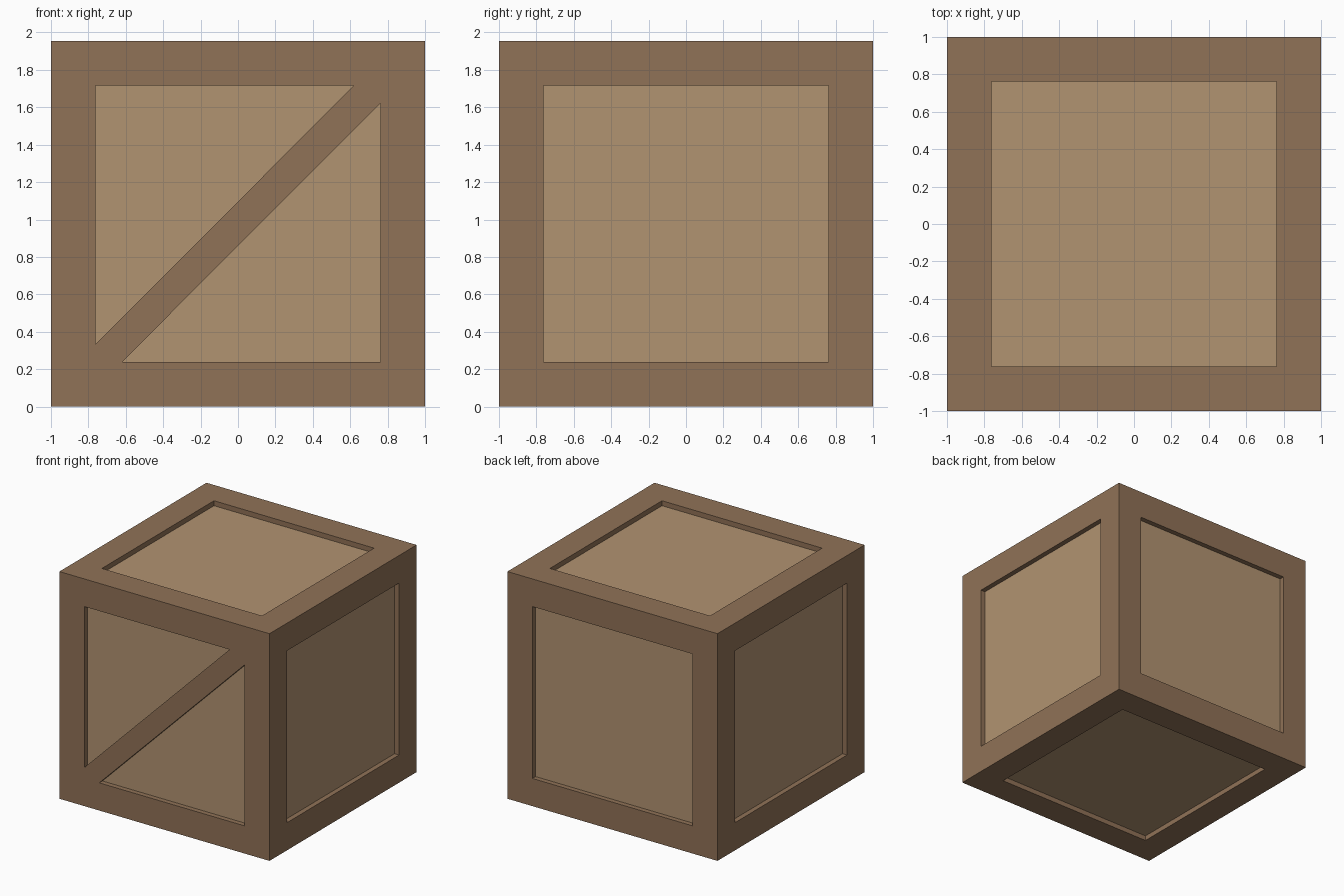
import bpy, bmesh
from mathutils import Matrix

if "Cube" in bpy.data.objects:
    bpy.data.objects.remove(bpy.data.objects["Cube"])

HEIGHT = 1.955   # crate is slightly lower than it is wide
BORDER = 0.238   # frame width
DEPTH = 0.043    # panel recess


def material(name, color):
    m = bpy.data.materials.new(name)
    m.diffuse_color = (*color, 1)
    m.use_nodes = True
    m.node_tree.nodes["Principled BSDF"].inputs["Base Color"].default_value = m.diffuse_color
    return m


def add_object(name, bm, mats):
    mesh = bpy.data.meshes.new(name)
    bm.to_mesh(mesh)
    bm.free()
    for m in mats:
        mesh.materials.append(m)
    obj = bpy.data.objects.new(name, mesh)
    bpy.context.collection.objects.link(obj)
    return obj


frame_wood = material("dark_wood", (0.28, 0.168, 0.095))
panel_wood = material("light_wood", (0.442, 0.292, 0.165))

# Crate body: each side is inset to a frame, then its panel is pushed inward
bm = bmesh.new()
bmesh.ops.create_cube(bm, size=2, matrix=Matrix.Translation((0, 0, HEIGHT / 2))
                      @ Matrix.Diagonal((1, 1, HEIGHT / 2, 1)))
panels = list(bm.faces)
bmesh.ops.inset_individual(bm, faces=panels, thickness=BORDER, use_even_offset=True)
bmesh.ops.inset_individual(bm, faces=panels, thickness=0, depth=-DEPTH)
for f in panels:
    f.material_index = 1
add_object("crate_body", bm, [frame_wood, panel_wood])

# Diagonal brace across the front panel, cut to fit the frame corners
r = 1 - BORDER
lo, hi = BORDER, HEIGHT - BORDER
outline = [(-r, lo), (-0.62, lo), (r, hi - 0.095), (r, hi), (0.62, hi), (-r, lo + 0.095)]
bm = bmesh.new()
front = bm.faces.new([bm.verts.new((x, -1, z)) for x, z in outline])
ext = bmesh.ops.extrude_face_region(bm, geom=[front], use_keep_orig=True)
back = [v for v in ext["geom"] if isinstance(v, bmesh.types.BMVert)]
bmesh.ops.translate(bm, verts=back, vec=(0, DEPTH, 0))
bmesh.ops.recalc_face_normals(bm, faces=bm.faces)
add_object("front_brace", bm, [frame_wood])
